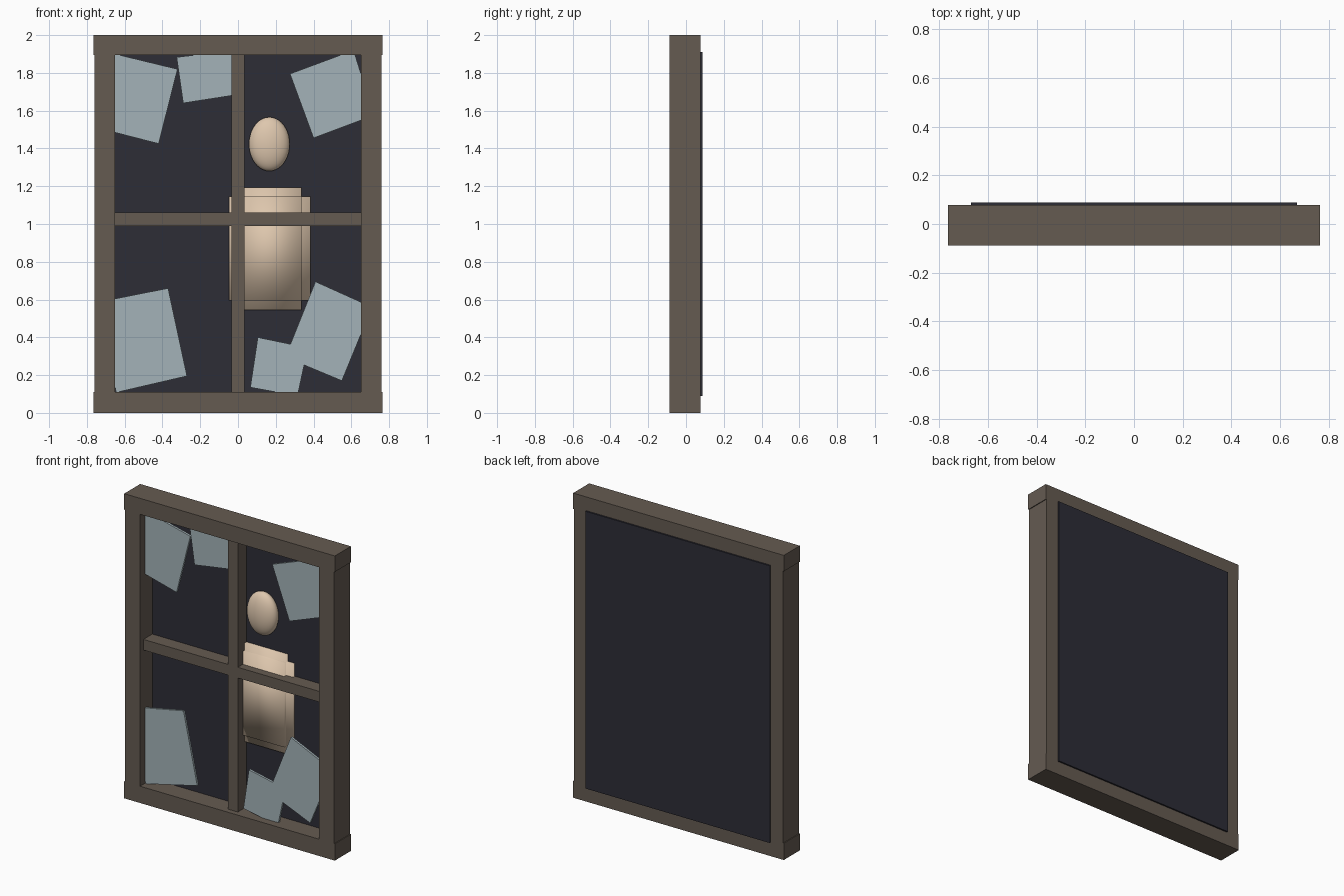
import bpy
import bmesh

cube = bpy.data.objects.get("Cube")
if cube:
    bpy.data.objects.remove(cube, do_unlink=True)


def material(name, rgb):
    m = bpy.data.materials.new(name)
    m.use_nodes = True
    m.diffuse_color = (*rgb, 1)
    m.node_tree.nodes["Principled BSDF"].inputs["Base Color"].default_value = (*rgb, 1)
    return m


WOOD = material("weathered wood", (0.13, 0.104, 0.083))
DARK = material("dark interior", (0.026, 0.026, 0.037))
GLASS = material("pale glass", (0.37, 0.45, 0.48))
SKIN = material("pale skin", (0.73, 0.57, 0.42))


def finish(name, bm, mat, smooth=False):
    bmesh.ops.recalc_face_normals(bm, faces=bm.faces)
    for f in bm.faces:
        f.smooth = smooth
    me = bpy.data.meshes.new(name)
    bm.to_mesh(me)
    bm.free()
    me.materials.append(mat)
    ob = bpy.data.objects.new(name, me)
    bpy.context.collection.objects.link(ob)
    return ob


def box(name, x, y, z, mat, smooth=False):
    """Box from (min, max) pairs on each axis."""
    bm = bmesh.new()
    bmesh.ops.create_cube(bm, size=1)
    for v in bm.verts:
        v.co = [lo + (c + 0.5) * (hi - lo) for c, (lo, hi) in zip(v.co, (x, y, z))]
    return finish(name, bm, mat, smooth)


def shard(name, points, front):
    """Thin flat pane extruded from a front outline."""
    bm = bmesh.new()
    face = bm.faces.new([bm.verts.new((x, front, z)) for x, z in points])
    ext = bmesh.ops.extrude_face_region(bm, geom=[face])["geom"]
    moved = [g for g in ext if isinstance(g, bmesh.types.BMVert)]
    bmesh.ops.translate(bm, verts=moved, vec=(0, 0.015, 0))
    return finish(name, bm, GLASS)


# Outer frame
DEPTH = (-0.088, 0.078)
box("top_rail", (-0.765, 0.765), DEPTH, (1.895, 2), WOOD)
box("bottom_rail", (-0.765, 0.765), DEPTH, (0, 0.11), WOOD)
box("left_stile", (0.65, 0.76), DEPTH, (0.11, 1.895), WOOD)
box("right_stile", (-0.76, -0.65), DEPTH, (0.11, 1.895), WOOD)

# Crossing bars
BAR = (-0.052, 0.041)
box("vertical_bar", (-0.035, 0.035), BAR, (0.1, 1.9), WOOD)
box("horizontal_bar", (-0.655, 0.655), BAR, (0.99, 1.06), WOOD)

# Dark backing
box("back_panel", (-0.67, 0.67), (0.04, 0.088), (0.09, 1.91), DARK)

# Broken panes
panes = {
    "upper_right_shard": [(-0.7, 1.912), (-0.32, 1.82), (-0.42, 1.425), (-0.7, 1.497)],
    "upper_middle_shard": [(-0.325, 1.883), (0, 1.922), (0, 1.685), (-0.29, 1.64)],
    "upper_left_shard": [(0.275, 1.795), (0.612, 1.92), (0.72, 1.575), (0.4, 1.455)],
    "lower_right_shard": [(-0.74, 0.587), (-0.37, 0.66), (-0.27, 0.195), (-0.645, 0.108)],
    "lower_left_shard": [(0.41, 0.695), (0.71, 0.56), (0.55, 0.17), (0.25, 0.295)],
    "lower_middle_shard": [(0.105, 0.4), (0.37, 0.345), (0.315, 0.09), (0.065, 0.135)],
}
for i, (name, pts) in enumerate(panes.items()):
    shard(name, pts, -0.038 + 0.001 * (i % 2))

# Figure behind the window: head
bm = bmesh.new()
bmesh.ops.create_uvsphere(bm, u_segments=32, v_segments=20, radius=1)
bmesh.ops.scale(bm, verts=bm.verts, vec=(0.108, 0.058, 0.143))
bmesh.ops.translate(bm, verts=bm.verts, vec=(0.166, 0.02, 1.423))
finish("head", bm, SKIN, True)

# Figure: raised chest with stepped borders
box("chest", (0, 0.335), (0, 0.06), (0.595, 1.145), SKIN, True)
box("torso_height", (0, 0.335), (0.02, 0.06), (0.545, 1.192), SKIN, True)
box("torso_width", (-0.048, 0.384), (0.021, 0.06), (0.595, 1.145), SKIN, True)
